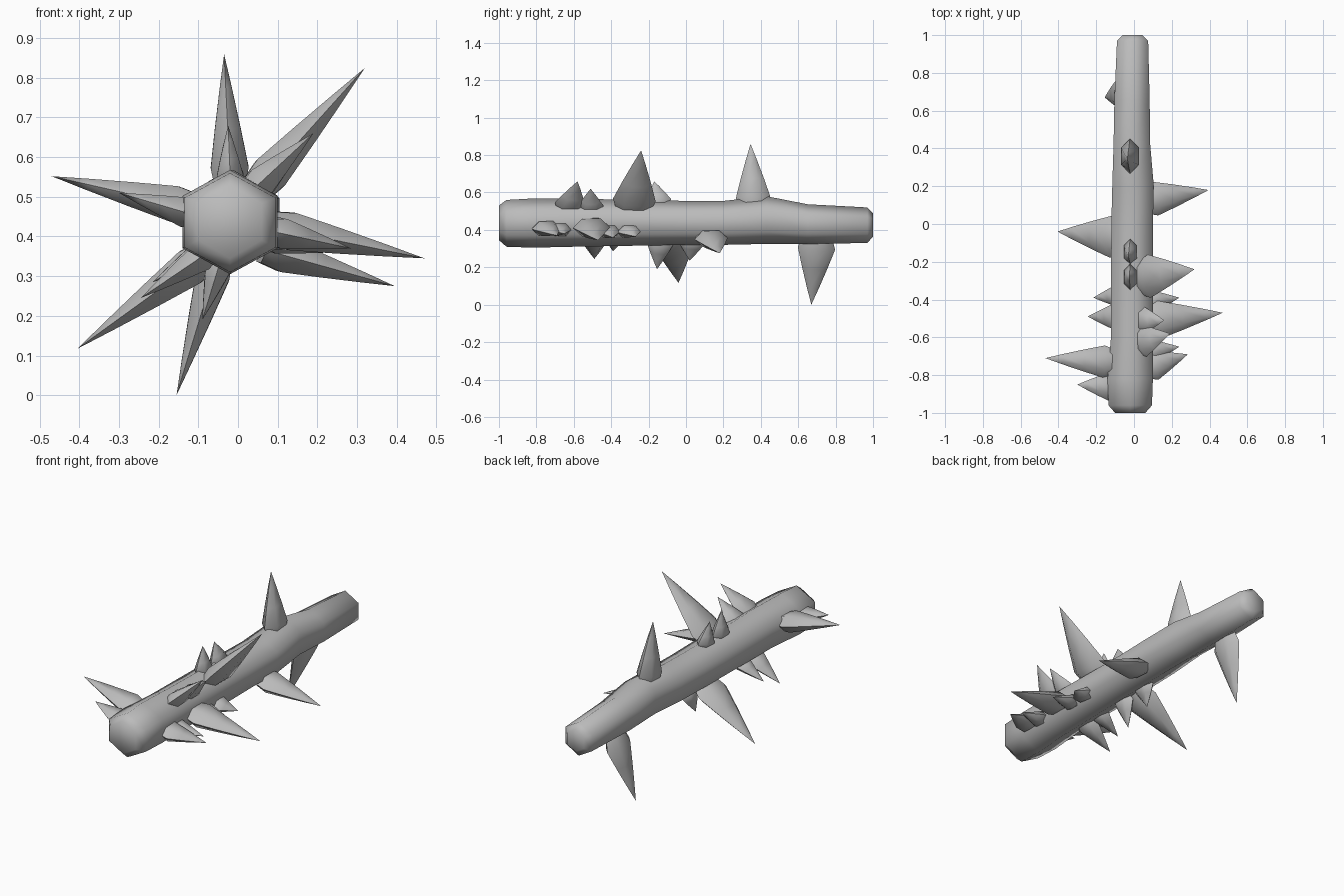
import bpy, math
from mathutils import Vector

grey = bpy.data.materials.new("plain grey")
grey.diffuse_color = (0.5, 0.5, 0.5, 1)


def loft(name, rings, tip=None):
    """Skin a list of rings; close with caps or with a pointed tip."""
    n = len(rings[0])
    verts = [v for r in rings for v in r]
    faces = [tuple(range(n))[::-1]]
    for k in range(len(rings) - 1):
        for i in range(n):
            j = (i + 1) % n
            faces.append((k * n + i, k * n + j, (k + 1) * n + j, (k + 1) * n + i))
    last = (len(rings) - 1) * n
    if tip is None:
        faces.append(tuple(range(last, last + n)))
    else:
        verts.append(tip)
        faces += [(last + i, last + (i + 1) % n, len(verts) - 1) for i in range(n)]
    me = bpy.data.meshes.new(name)
    me.from_pydata(verts, [], faces)
    me.materials.append(grey)
    ob = bpy.data.objects.new(name, me)
    bpy.context.collection.objects.link(ob)
    bpy.context.view_layer.objects.active = ob
    ob.select_set(True)
    bpy.ops.object.mode_set(mode='EDIT')
    bpy.ops.mesh.select_all(action='SELECT')
    bpy.ops.mesh.normals_make_consistent(inside=False)
    bpy.ops.object.mode_set(mode='OBJECT')
    bpy.ops.object.shade_smooth_by_angle(angle=math.radians(62))
    ob.select_set(False)
    return ob


# Six-sided bar: y, x min, x max, z min, z max
stations = [(-1.0, -0.10, 0.06, 0.345, 0.53), (-0.96, -0.135, 0.095, 0.31, 0.56),
            (-0.82, -0.14, 0.10, 0.305, 0.568), (-0.6, -0.122, 0.10, 0.31, 0.567),
            (0.0, -0.12, 0.10, 0.32, 0.555), (0.2, -0.115, 0.105, 0.32, 0.555),
            (0.43, -0.108, 0.085, 0.325, 0.58), (0.65, -0.104, 0.083, 0.325, 0.537),
            (0.97, -0.09, 0.075, 0.33, 0.52), (1.0, -0.06, 0.045, 0.365, 0.49)]
bar = []
for y, x0, x1, z0, z1 in stations:
    cx, q = (x0 + x1) / 2, (z1 - z0) / 4
    bar.append([(cx, y, z1), (x1, y, z1 - q), (x1, y, z0 + q),
                (cx, y, z0), (x0, y, z0 + q), (x0, y, z1 - q)])
loft("hexagonal_bar", bar)


def spike(name, base, tip, half_y, half_w):
    """Flattened six-sided thorn, broad along the bar."""
    base, tip = Vector(base), Vector(tip)
    d = (tip - base).normalized()
    base = base - d * 0.03
    u = (Vector((0, 1, 0)) - d * d.y).normalized()
    w = d.cross(u)
    rings = []
    for t, s in [(0, 0.8), (0.16, 1.0), (0.45, 0.68), (0.75, 0.32)]:
        c = base.lerp(tip, t)
        rings.append([c + u * (half_y * s * math.cos(a)) + w * (half_w * s * 1.1 * math.sin(a))
                      for a in (k * math.pi / 3 for k in range(6))])
    loft(name, rings, tip)


# Large thorns: base, tip, half length along bar, half thickness
large = [((-0.02, 0.36, 0.55), (-0.035, 0.345, 0.86), 0.092, 0.05),
         ((0.055, -0.28, 0.53), (0.32, -0.24, 0.825), 0.115, 0.05),
         ((0.10, -0.51, 0.42), (0.47, -0.47, 0.345), 0.10, 0.05),
         ((0.09, 0.13, 0.36), (0.395, 0.18, 0.275), 0.09, 0.045),
         ((-0.13, -0.73, 0.475), (-0.47, -0.71, 0.552), 0.085, 0.048),
         ((-0.09, -0.07, 0.345), (-0.405, -0.04, 0.117), 0.112, 0.05),
         ((-0.055, 0.70, 0.33), (-0.155, 0.67, 0.0), 0.10, 0.045)]
for i, s in enumerate(large):
    spike(f"large_thorn_{i + 1}", *s)

# Small thorns clustered near the large ones
small = [((0.05, -0.62, 0.53), (0.19, -0.58, 0.66), 0.085, 0.04),
         ((0.05, -0.51, 0.52), (0.16, -0.51, 0.62), 0.075, 0.04),
         ((-0.02, -0.15, 0.56), (-0.03, -0.17, 0.66), 0.07, 0.035),
         ((-0.02, -0.28, 0.56), (-0.025, -0.28, 0.68), 0.07, 0.035),
         ((0.10, -0.75, 0.41), (0.285, -0.69, 0.37), 0.08, 0.04),
         ((0.10, -0.67, 0.40), (0.24, -0.65, 0.38), 0.06, 0.035),
         ((0.10, -0.41, 0.39), (0.24, -0.39, 0.36), 0.06, 0.035),
         ((0.10, -0.30, 0.39), (0.19, -0.27, 0.365), 0.07, 0.035),
         ((-0.13, -0.86, 0.46), (-0.30, -0.85, 0.51), 0.075, 0.04),
         ((-0.09, -0.49, 0.35), (-0.245, -0.49, 0.245), 0.075, 0.038),
         ((-0.09, -0.38, 0.36), (-0.215, -0.39, 0.285), 0.06, 0.035),
         ((-0.05, -0.14, 0.32), (-0.09, -0.155, 0.19), 0.07, 0.035),
         ((-0.045, 0.03, 0.33), (-0.075, 0.02, 0.235), 0.075, 0.035)]
for i, s in enumerate(small):
    spike(f"small_thorn_{i + 1}", *s)
